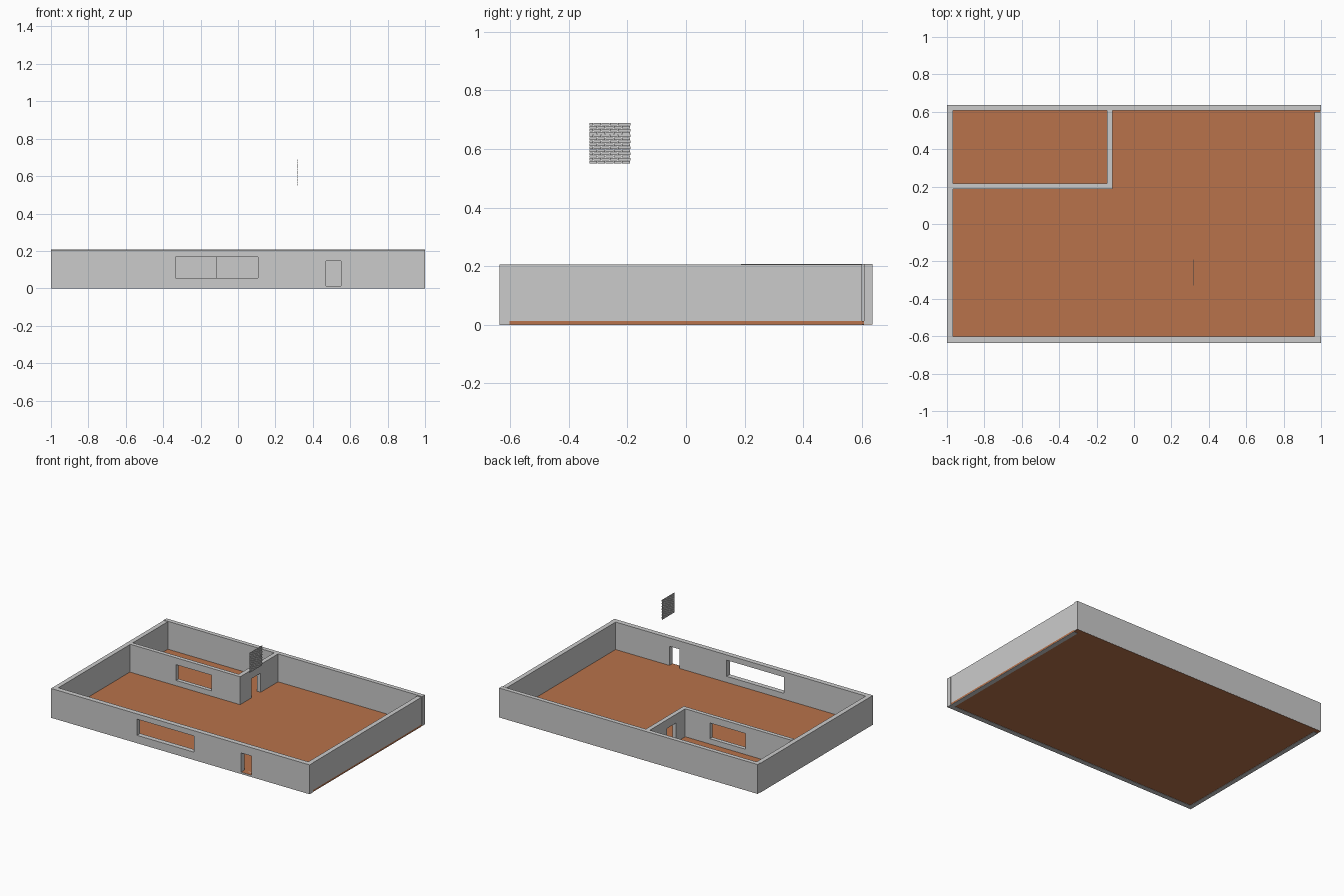
import bpy, bmesh
from mathutils import Matrix, Vector

if "Cube" in bpy.data.objects:
    bpy.data.objects.remove(bpy.data.objects["Cube"])


def add_boxes(name, boxes):
    """One mesh made of boxes, each given as (x0, x1, y0, y1, z0, z1)."""
    bm = bmesh.new()
    for x0, x1, y0, y1, z0, z1 in boxes:
        mid = Vector((x0 + x1, y0 + y1, z0 + z1)) / 2
        size = Matrix.Diagonal((x1 - x0, y1 - y0, z1 - z0, 1))
        bmesh.ops.create_cube(bm, size=1, matrix=Matrix.Translation(mid) @ size)
    mesh = bpy.data.meshes.new(name)
    bm.to_mesh(mesh)
    bm.free()
    obj = bpy.data.objects.new(name, mesh)
    bpy.context.collection.objects.link(obj)
    return obj


def cut(wall, name, *box):
    """Cut an opening through a wall."""
    cutter = add_boxes(name, [box])
    cutter.hide_render = True
    cutter.hide_set(True)
    cutter.display_type = 'WIRE'
    mod = wall.modifiers.new(name, 'BOOLEAN')
    mod.operation = 'DIFFERENCE'
    mod.solver = 'EXACT'
    mod.object = cutter


# Floor slab
floor = add_boxes("floor", [(-0.998, 0.998, -0.636, 0.636, 0.002, 0.013)])
clay = bpy.data.materials.new("clay_floor")
clay.diffuse_color = (0.48, 0.17, 0.07, 1)
clay.use_nodes = True
clay.node_tree.nodes["Principled BSDF"].inputs["Base Color"].default_value = clay.diffuse_color
floor.data.materials.append(clay)

# Outer walls
front = add_boxes("front_wall", [(-1, 1, -0.637, -0.602, 0, 0.205)])
add_boxes("back_wall", [(-1, 1, 0.607, 0.637, 0.003, 0.208)])
add_boxes("left_wall", [(-1, -0.968, -0.602, 0.607, 0, 0.205)])
add_boxes("right_wall", [(0.966, 0.998, -0.602, 0.600, 0, 0.205)])

# Inner room walls
room_front = add_boxes("room_front_wall", [(-0.968, -0.115, 0.188, 0.216, 0.003, 0.208)])
room_side = add_boxes("room_side_wall", [(-0.145, -0.115, 0.216, 0.607, 0.003, 0.208)])

# Windows and doors
cut(front, "front_window_cutter", -0.335, 0.107, -0.7, -0.55, 0.055, 0.168)
cut(front, "front_door_cutter", 0.47, 0.55, -0.7, -0.55, 0.013, 0.147)
cut(room_front, "room_window_cutter", -0.61, -0.335, 0.15, 0.25, 0.05, 0.16)
cut(room_side, "room_door_cutter", -0.2, -0.05, 0.315, 0.415, 0.013, 0.147)

# Floating brick panel in running bond
rows, columns, gap = 14, 5, 0.0015
y_start, y_end, z_start = -0.33, -0.19, 0.55
row_h, brick_w = 0.14 / rows, 0.14 / columns
bricks = []
for r in range(rows):
    offset = -brick_w / 2 if r % 2 else 0
    z = z_start + r * row_h
    for c in range(columns + r % 2):
        y0 = max(y_start, y_start + offset + c * brick_w)
        y1 = min(y_end, y_start + offset + (c + 1) * brick_w - gap)
        bricks.append((0.319, 0.321, y0, y1, z, z + row_h - gap))
add_boxes("brick_panel", bricks)
